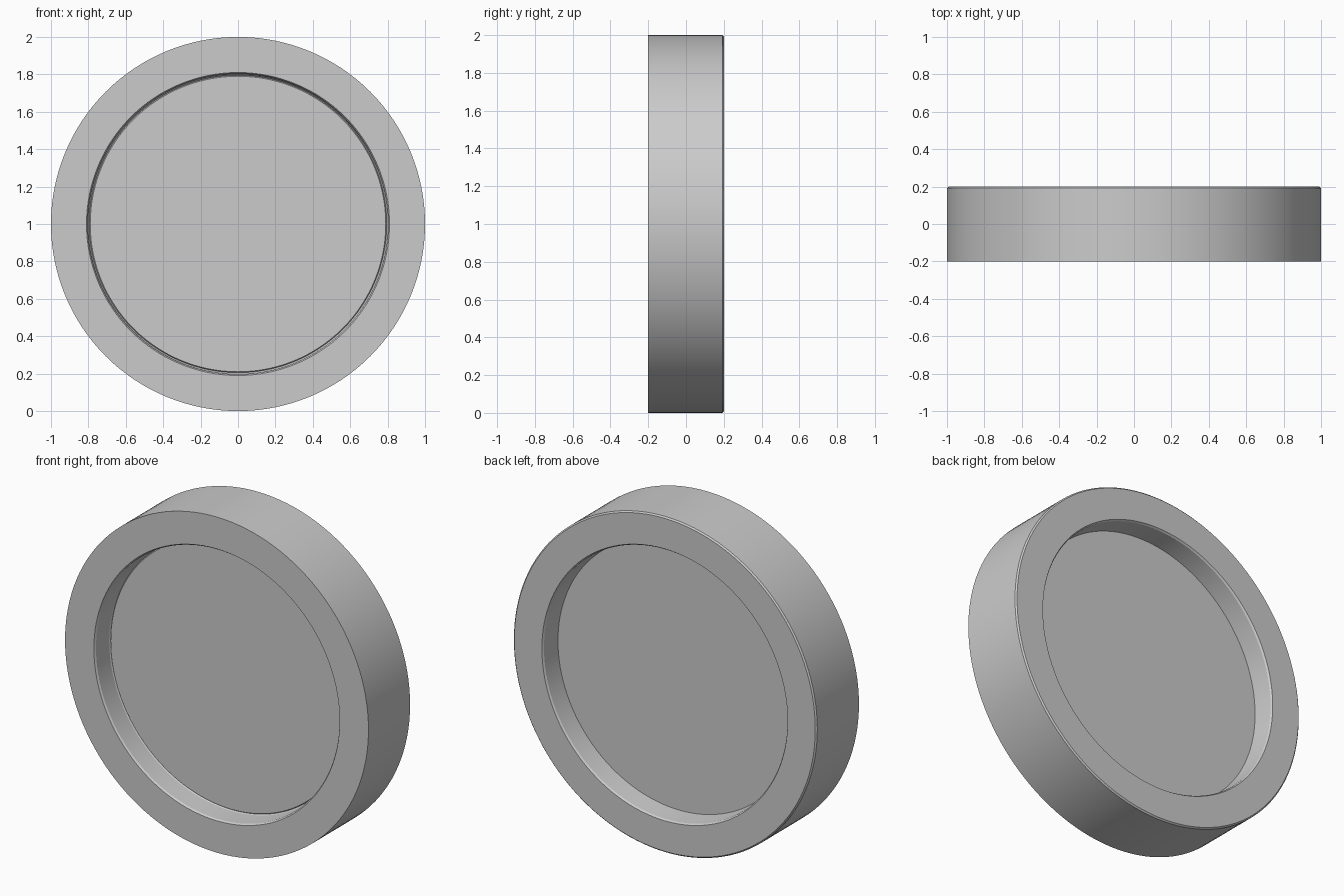
import bpy, bmesh, math

if "Cube" in bpy.data.objects:
    bpy.data.objects.remove(bpy.data.objects["Cube"])

SIDES = 128


def lathe(name, profile):
    """Spin (radius, y) points around the y axis through z = 1."""
    bm = bmesh.new()
    rings = []
    for r, y in profile:
        if r == 0:
            rings.append([bm.verts.new((0, y, 1))])
            continue
        rings.append([bm.verts.new((r * math.cos(a), y, 1 + r * math.sin(a)))
                      for a in (2 * math.pi * i / SIDES for i in range(SIDES))])
    for a, b in zip(rings, rings[1:]):
        for i in range(SIDES):
            j = (i + 1) % SIDES
            if len(a) == 1:
                bm.faces.new((a[0], b[i], b[j]))
            elif len(b) == 1:
                bm.faces.new((a[i], a[j], b[0]))
            else:
                bm.faces.new((a[i], a[j], b[j], b[i]))
    bmesh.ops.recalc_face_normals(bm, faces=bm.faces)
    mesh = bpy.data.meshes.new(name)
    bm.to_mesh(mesh)
    bm.free()
    obj = bpy.data.objects.new(name, mesh)
    bpy.context.collection.objects.link(obj)
    bpy.ops.object.select_all(action='DESELECT')
    obj.select_set(True)
    bpy.context.view_layer.objects.active = obj
    bpy.ops.object.shade_smooth_by_angle(angle=math.radians(30))
    return obj


# Disc with a thick rim, recessed on both faces
lathe("recessed_disc", [
    (0, -0.07), (0.79, -0.07),            # front floor
    (0.795, -0.063), (0.80, -0.07),       # fine seam around the floor
    (0.803, -0.19), (0.81, -0.2),         # front recess wall
    (1.0, -0.2), (1.0, 0.192),            # front rim and outer edge
    (0.992, 0.2), (0.81, 0.2),            # eased back rim
    (0.803, 0.19), (0.795, 0.07),         # back recess wall
    (0, 0.07),                            # back floor
])
